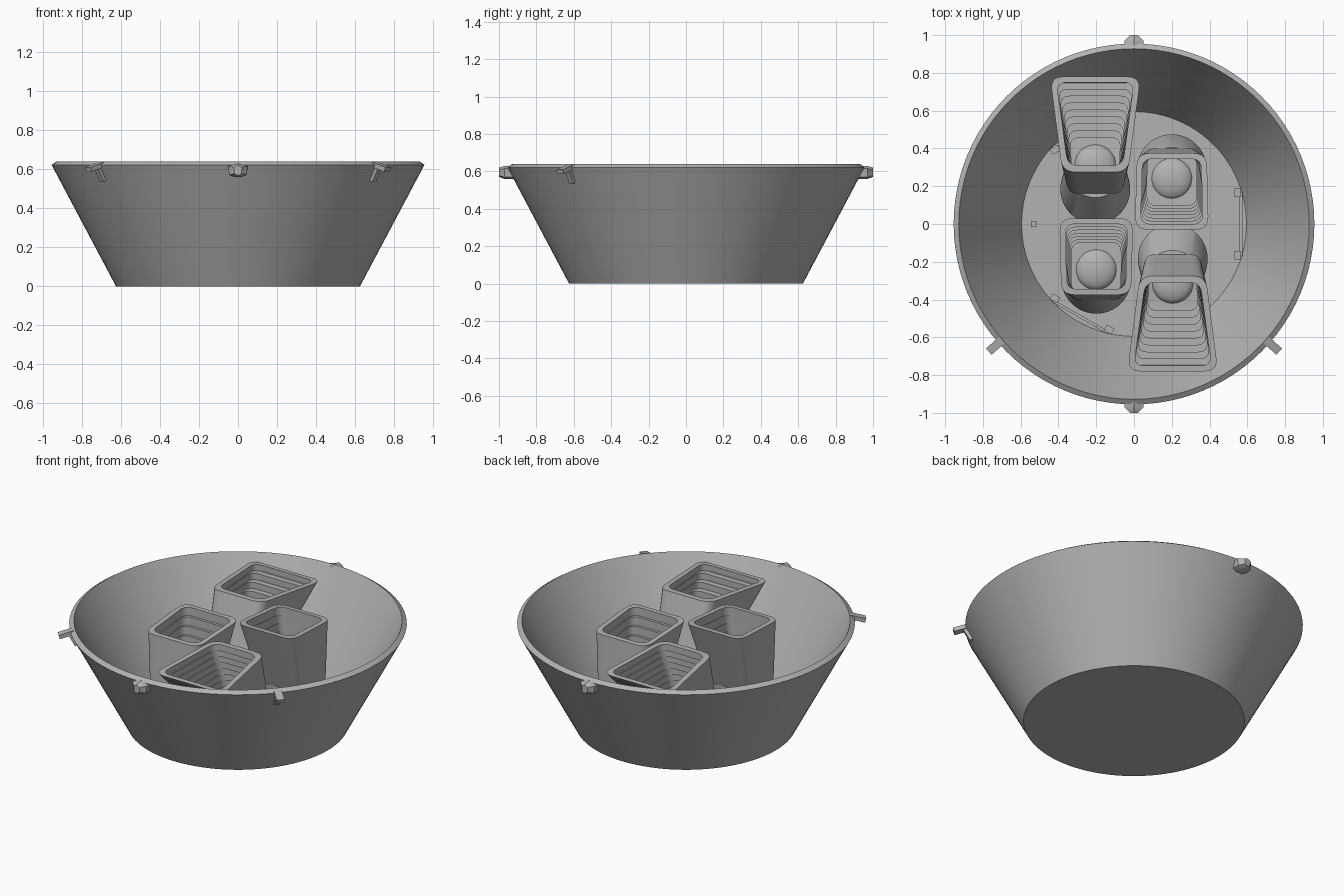
import bpy, bmesh, math
from mathutils import Vector, Matrix

if "Cube" in bpy.data.objects:
    bpy.data.objects.remove(bpy.data.objects["Cube"], do_unlink=True)

GREY = (0.45, 0.45, 0.45, 1)
mat = bpy.data.materials.new("plain grey")
mat.use_nodes = True
mat.diffuse_color = GREY
mat.node_tree.nodes["Principled BSDF"].inputs["Base Color"].default_value = GREY


def finish(bm, name, angle=30):
    bmesh.ops.recalc_face_normals(bm, faces=bm.faces)
    mesh = bpy.data.meshes.new(name)
    bm.to_mesh(mesh)
    bm.free()
    mesh.materials.append(mat)
    ob = bpy.data.objects.new(name, mesh)
    bpy.context.collection.objects.link(ob)
    bpy.ops.object.select_all(action='DESELECT')
    ob.select_set(True)
    bpy.context.view_layer.objects.active = ob
    bpy.ops.object.shade_smooth_by_angle(angle=math.radians(angle))
    return ob


def loft(name, rings):
    """Skin a list of equal-length point rings and cap both ends."""
    bm = bmesh.new()
    loops = [[bm.verts.new(p) for p in ring] for ring in rings]
    n = len(loops[0])
    for a, b in zip(loops, loops[1:]):
        for i in range(n):
            j = (i + 1) % n
            bm.faces.new((a[i], a[j], b[j], b[i]))
    bm.faces.new(loops[0])
    bm.faces.new(loops[-1])
    return finish(bm, name)


def circle(x, y, z, r, n=48):
    return [(x + r * math.cos(k * math.tau / n), y + r * math.sin(k * math.tau / n), z)
            for k in range(n)]


def add_box(bm, size, centre, turn=Matrix()):
    bmesh.ops.create_cube(bm, size=1, matrix=turn @ Matrix.Translation(centre)
                          @ Matrix.Diagonal((*size, 1)))


def section(s, cx, y0, y1, w0, w1, r, z0, z1):
    """Rounded trapezoid; s = -1 turns it half a circle about the z axis."""
    corners = [Vector(c) for c in ((cx - w0, y0, z0), (cx + w0, y0, z0),
                                   (cx + w1, y1, z1), (cx - w1, y1, z1))]
    pts = []
    for i, c in enumerate(corners):
        a = c + (corners[i - 1] - c).normalized() * r
        b = c + (corners[(i + 1) % 4] - c).normalized() * r
        for k in range(7):
            t = k / 6
            p = a * (1 - t) ** 2 + c * 2 * t * (1 - t) + b * t * t
            pts.append((p.x * s, p.y * s, p.z))
    return pts


def horn(name, s, cx, outer_low, outer_top, inner_top, inner_low, steps):
    """Flared hood with a terraced inside."""
    rings = [section(s, cx, *outer_low), section(s, cx, *outer_top)]
    mix = [[a + (b - a) * i / steps for a, b in zip(inner_top, inner_low)]
           for i in range(steps + 1)]
    for here, below in zip(mix, mix[1:]):
        rings.append(section(s, cx, *here))
        rings.append(section(s, cx, *here[:5], *below[5:]))
    rings.append(section(s, cx, *inner_low))
    loft(name, rings)


# Bowl: bevelled rim, flared wall, flat floor
FLOOR = 0.015
loft("bowl", [circle(0, 0, z, r, 96) for r, z in
              ((0.625, 0), (0.955, 0.622), (0.928, 0.64), (0.595, FLOOR))])

# Two long hoods leaning outward and two square hoods, each on a round foot
for s, side in ((1, "back"), (-1, "front")):
    horn(side + "_long_hood", s, -0.205,
         (0.16, 0.44, 0.15, 0.16, 0.06, 0.24, 0.22),
         (0.275, 0.78, 0.175, 0.24, 0.07, 0.635, 0.60),
         (0.31, 0.75, 0.145, 0.205, 0.055, 0.635, 0.602),
         (0.20, 0.42, 0.115, 0.125, 0.05, 0.27, 0.25), 9)
    horn(side + "_square_hood", s, 0.2,
         (0.10, 0.40, 0.15, 0.15, 0.06, 0.24, 0.23),
         (-0.03, 0.375, 0.195, 0.185, 0.07, 0.635, 0.61),
         (0.0, 0.345, 0.165, 0.155, 0.055, 0.635, 0.612),
         (0.115, 0.365, 0.125, 0.125, 0.05, 0.27, 0.26), 7)
    for kind, cx, y_low, y_top, y_lens in (("long", -0.205, 0.185, 0.295, 0.31),
                                           ("square", 0.2, 0.29, 0.25, 0.24)):
        loft(f"{side}_{kind}_foot", [circle(cx * s, y_low * s, FLOOR, 0.185),
                                     circle(cx * s, y_low * s, FLOOR + 0.05, 0.185),
                                     circle(cx * s, y_top * s, 0.245, 0.155)])
        # Shallow domed lens
        loft(f"{side}_{kind}_lens",
             [circle(cx * s, y_lens * s, 0.255 + 0.045 * math.sin(a), 0.11 * math.cos(a))
              for a in (0, 0.3, 0.6, 0.9, 1.2, 1.45)])

# Three straight strips with end tabs round the floor
for k in range(3):
    bm = bmesh.new()
    turn = Matrix.Rotation(k * math.tau / 3, 4, 'Z')
    add_box(bm, (0.015, 0.34, 0.02), (0.567, 0, FLOOR + 0.01), turn)
    for y in (-0.165, 0.165):
        add_box(bm, (0.035, 0.045, 0.03), (0.55, y, FLOOR + 0.015), turn)
    finish(bm, f"floor_strip_{k + 1}")
bm = bmesh.new()
add_box(bm, (0.03, 0.03, 0.01), (-0.53, 0, FLOOR + 0.005))
finish(bm, "floor_peg")

# Front and back lugs under the rim: faceted wedge narrowing outward
for s, side in ((1, "back"), (-1, "front")):
    shape = ((-0.05, 0.615), (0, 0.63), (0.05, 0.615), (0.045, 0.57),
             (0.02, 0.56), (-0.02, 0.56), (-0.045, 0.57))
    loft(side + "_lug", [[(x * f * s, y * s, 0.595 + (z - 0.595) * g) for x, z in shape]
                         for y, f, g in ((0.92, 1, 1), (0.97, 1, 1), (1.0, 0.4, 0.7))])

# Side hooks: an arm sticking out of the wall and a leg running down it
for s, side in ((1, "left"), (-1, "right")):
    bm = bmesh.new()
    turn = Matrix.Rotation(math.radians(-90 + s * 48.7), 4, 'Z')
    add_box(bm, (0.10, 0.045, 0.025), (0, 0, 0), turn @ Matrix.Translation((0.972, 0, 0.612))
            @ Matrix.Rotation(0.3, 4, 'Y'))
    add_box(bm, (0.022, 0.03, 0.09), (0, 0, 0), turn @ Matrix.Translation((0.94, 0, 0.578))
            @ Matrix.Rotation(0.49, 4, 'Y'))
    finish(bm, side + "_hook")
